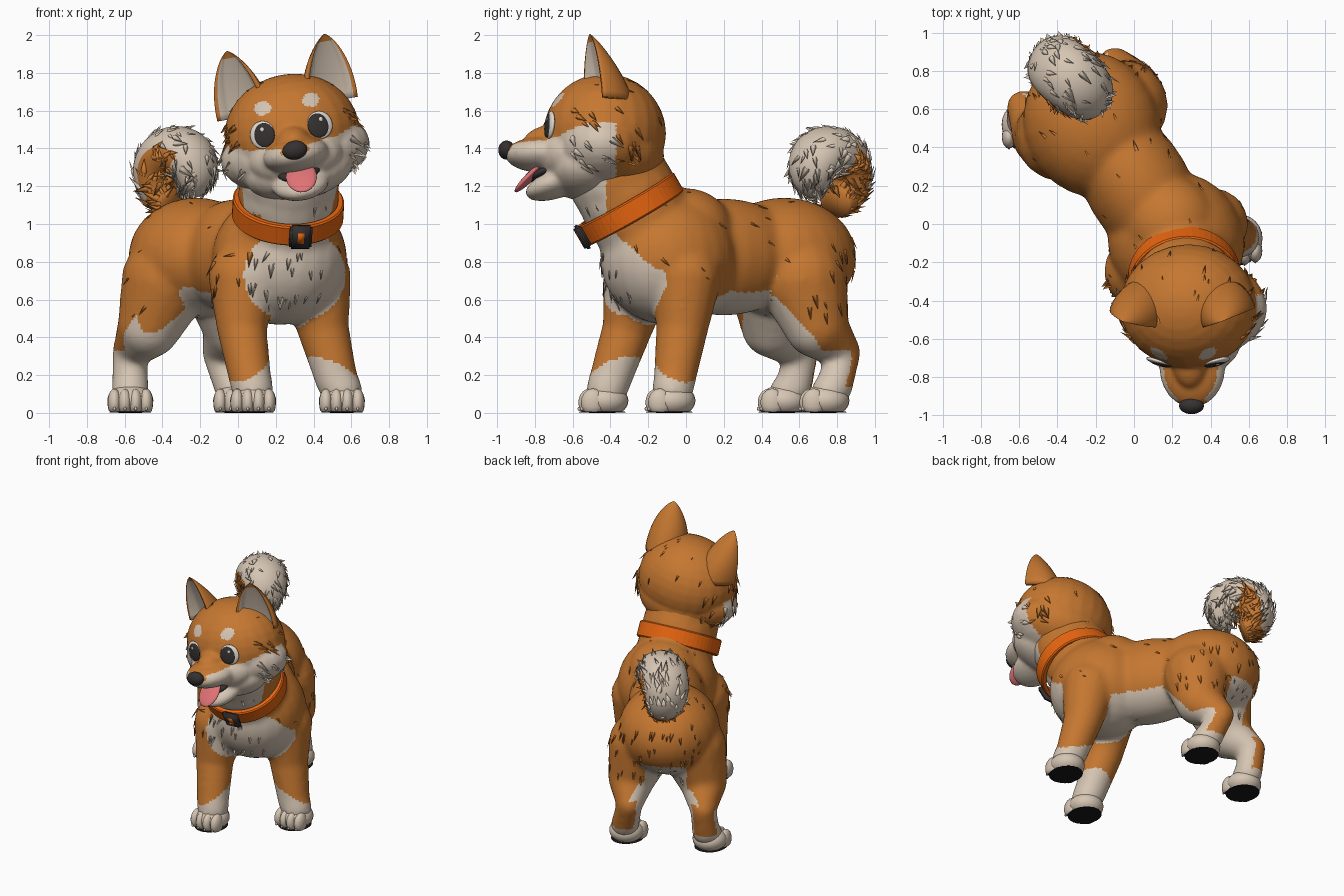
import bpy, bmesh, math, random
from mathutils import Vector, Matrix, Euler
from mathutils.bvhtree import BVHTree

if "Cube" in bpy.data.objects:
    bpy.data.objects.remove(bpy.data.objects["Cube"])
random.seed(4)
V = Vector


def mat(name, r, g, b):
    m = bpy.data.materials.new(name)
    m.diffuse_color = (r, g, b, 1)
    m.use_nodes = True
    m.node_tree.nodes["Principled BSDF"].inputs["Base Color"].default_value = m.diffuse_color
    return m


ORANGE = mat("orange fur", 0.56, 0.185, 0.03)
CREAM = mat("cream fur", 0.67, 0.56, 0.45)
COLLAR = mat("collar orange", 0.80, 0.13, 0.005)
DARK = mat("dark grey", 0.035, 0.03, 0.03)
BLACK = mat("pad black", 0.01, 0.009, 0.009)
PINK = mat("tongue pink", 0.74, 0.17, 0.18)
WHITE = mat("eye white", 0.75, 0.70, 0.64)
FUR = [ORANGE, CREAM]

# unit balls that are reused for every rounded part
BALLS = {}
for seg in (8, 16, 24):
    b = bmesh.new()
    bmesh.ops.create_uvsphere(b, u_segments=seg, v_segments=seg * 2 // 3, radius=1)
    BALLS[seg] = bpy.data.meshes.new("ball")
    b.to_mesh(BALLS[seg])
    b.free()


def make(name, bm, mats, matrix=None):
    me = bpy.data.meshes.new(name)
    bm.to_mesh(me)
    bm.free()
    for m in mats:
        me.materials.append(m)
    me.polygons.foreach_set("use_smooth", [True] * len(me.polygons))
    ob = bpy.data.objects.new(name, me)
    bpy.context.collection.objects.link(ob)
    if matrix:
        ob.matrix_world = matrix
    return ob


def ellipsoid(bm, c, r, rot=(0, 0, 0), seg=24):
    me = BALLS[seg].copy()
    me.transform(Matrix.LocRotScale(V(c), Euler([math.radians(a) for a in rot]), V(r)))
    bm.from_mesh(me)
    bpy.data.meshes.remove(me)


def blob(name, mats, c, r, rot=(0, 0, 0), matrix=None):
    bm = bmesh.new()
    ellipsoid(bm, c, r, rot)
    return make(name, bm, mats, matrix)


def limb(bm, *pts):
    # chain of spheres, each point is x, y, z, radius
    for a, b in zip(pts, pts[1:]):
        for i in range(6):
            p = V(a).lerp(V(b), i / 5)
            ellipsoid(bm, p[:3], (p[3],) * 3, seg=16)


def loft(bm, rings, rule, closed=False):
    vs = [[bm.verts.new(p) for p in ring] for ring in rings]
    n, m = len(vs), len(vs[0])
    for i in range(n if closed else n - 1):
        for j in range(m):
            k, l = (i + 1) % n, (j + 1) % m
            f = bm.faces.new((vs[i][j], vs[i][l], vs[k][l], vs[k][j]))
            f.material_index = rule(i / (n - 1), (j + 0.5) / m * math.tau)
    if not closed:
        for ring in (vs[0], vs[-1]):
            bm.faces.new(ring).material_index = rule(0 if ring is vs[0] else 1, 0)
    bmesh.ops.recalc_face_normals(bm, faces=bm.faces)


def fuse(name, bm, rule, voxel, soft):
    # melt overlapping volumes into one skin, then colour it by rule
    ob = make(name, bm, FUR)
    rm = ob.modifiers.new("melt", 'REMESH')
    rm.mode, rm.voxel_size = 'VOXEL', voxel
    sm = ob.modifiers.new("soften", 'SMOOTH')
    sm.factor, sm.iterations = 0.5, soft
    me = bpy.data.meshes.new_from_object(ob.evaluated_get(bpy.context.evaluated_depsgraph_get()))
    ob.modifiers.clear()
    ob.data = me
    me.materials.clear()
    for m in FUR:
        me.materials.append(m)
    index = [int(bool(rule(p.center, p.normal))) for p in me.polygons]
    me.polygons.foreach_set("material_index", index)
    me.polygons.foreach_set("use_smooth", [True] * len(index))
    return ob


def tufts(name, ob, count, length, lift, flow, where=lambda c: True):
    # small pointed locks lying along the fur direction
    polys = [p for p in random.sample(list(ob.data.polygons), min(len(ob.data.polygons), count * 25))
             if where(p.center)][:count]
    bm = bmesh.new()
    for p in polys:
        c, n = p.center, p.normal
        d = flow(c) + V([random.uniform(-.15, .15) for _ in range(3)])
        d = ((d - n * d.dot(n)).normalized() + n * lift).normalized()
        ln = length * random.uniform(0.6, 1.3)
        s = d.cross(n).normalized() * ln * 0.25
        a, b, t, e = [bm.verts.new(q) for q in (c - s - n * .004, c + s - n * .004, c + d * ln, c + n * ln * .1)]
        for f in ((a, e, t), (e, b, t), (b, a, t)):
            bm.faces.new(f).material_index = p.material_index
    make(name, bm, FUR, ob.matrix_world.copy())


# body, neck and legs
bm = bmesh.new()
ellipsoid(bm, (0.22, -0.09, 0.815), (0.355, 0.37, 0.35), (0, 0, 33))
ellipsoid(bm, (0.19, 0.0, 0.96), (0.25, 0.25, 0.23), (0, 0, 33))
ellipsoid(bm, (0.02, 0.2, 0.825), (0.275, 0.46, 0.31), (0, 0, 30))
ellipsoid(bm, (-0.22, 0.52, 0.825), (0.355, 0.39, 0.315), (0, 0, 25))
limb(bm, (0.25, -0.14, 0.85, 0.275), (0.28, -0.42, 1.35, 0.27))
limb(bm, (0.41, 0.0, 0.72, 0.19), (0.45, -0.02, 0.45, 0.14), (0.52, -0.06, 0.18, 0.115), (0.55, -0.07, 0.12, 0.11))
limb(bm, (0.03, -0.25, 0.72, 0.19), (0.02, -0.31, 0.45, 0.135), (0.065, -0.4, 0.18, 0.115), (0.08, -0.42, 0.12, 0.11))
limb(bm, (-0.06, 0.62, 0.70, 0.24), (-0.02, 0.69, 0.46, 0.17), (-0.10, 0.835, 0.32, 0.092),
     (-0.03, 0.785, 0.14, 0.10), (-0.01, 0.76, 0.11, 0.10))
limb(bm, (-0.38, 0.46, 0.70, 0.24), (-0.47, 0.46, 0.46, 0.17), (-0.575, 0.61, 0.32, 0.092),
     (-0.57, 0.57, 0.14, 0.10), (-0.57, 0.54, 0.11, 0.10))


def body_cream(c, n):
    x, y, z = c
    if n.z < -0.56 and 0.42 < z < 0.8:                        # belly
        return True
    if y < 0.3:
        if n.y < -0.05 and y < -0.1 and ((x - .3) / .27) ** 2 + ((z - .73) / .245) ** 2 < 1:
            return True                                       # bib
        if abs(x - .3) < .18 and y < -.35 and z > .8:         # throat
            return True
        if z > 1.05 and y < -.42:
            return True
        s = (x - .28) * .8 + (y + .25) * .6
        return z < .23 - .07 * math.copysign(1, s) * (n.x * .8 + n.y * .6)
    s = (x + .29) * .93 + (y - .62) * .37
    inward = -math.copysign(1, s) * (n.x * .93 + n.y * .37)
    if n.x * .37 - n.y * .93 < -.35 and .13 < z < .37 and inward < .7:   # back of hock
        return False
    if abs(s) < .15 and z < .64:                              # between the thighs
        return True
    q = (x + .27) * .37 - (y - .58) * .93
    return z < min(.62, .33 + 1.2 * max(q, 0) + .3 * max(inward, 0))


body = fuse("body", bm, body_cream, .016, 17)
back = V((-.4, .7, -.6))
tufts("body_tufts", body, 70, .05, .05, lambda c: back, lambda c: c.z > .5)
tufts("chest_tufts", body, 24, .07, .15, lambda c: V((0, -.1, -1)), lambda c: c.y < -.3 and .5 < c.z < .85)
tufts("rump_tufts", body, 45, .06, .1, lambda c: V((0, .2, -1)), lambda c: c.y > .65 and .5 < c.z < .95)

# paws with toes, claws and black soles
for i, (x, y) in enumerate([(.55, -.085), (.08, -.44), (-.01, .73), (-.57, .51)]):
    bm = bmesh.new()
    ellipsoid(bm, (0, .01, .065), (.122, .125, .088))
    for k in (-1.5, -.5, .5, 1.5):
        ellipsoid(bm, (.056 * k, -.075 + .014 * abs(k), .055), (.037, .062, .074), seg=16)
    for v in bm.verts:
        v.co.z = max(v.co.z, .004)
    for k in (-1.5, -.5, .5, 1.5):
        ellipsoid(bm, (.056 * k, -.13 + .014 * abs(k), .022), (.008, .012, .011), seg=8)
    for f in bm.faces:
        f.material_index = int(f.calc_center_median().z < .006)
    make("paw_%d" % i, bm, [CREAM, BLACK], Matrix.Translation((x, y, 0)))
    blob("sole_%d" % i, [BLACK], (0, -.003, .0045), (.113, .128, .0045), matrix=Matrix.Translation((x, y, 0)))

# head, built facing -y around its own centre, then tilted
H = Matrix.Translation((.285, -.42, 1.48)) @ Matrix.Rotation(math.radians(-10), 4, 'Y')
bm = bmesh.new()
ellipsoid(bm, (0, -.01, 0), (.36, .325, .315))
ellipsoid(bm, (0, -.02, -.1), (.40, .27, .215))
ellipsoid(bm, (0, .06, -.12), (.31, .245, .20))
ellipsoid(bm, (0, -.12, -.2), (.29, .2, .155))
ellipsoid(bm, (0, -.21, -.13), (.25, .16, .15))
ellipsoid(bm, (0, -.27, -.045), (.10, .17, .09))
ellipsoid(bm, (0, -.33, -.115), (.175, .21, .094))
ellipsoid(bm, (0, -.25, -.265), (.155, .19, .075), (20, 0, 0))


def head_cream(c, n):
    x, y, z = abs(c.x), c.y, c.z
    if y < 0 and ((x - .13) / .046) ** 2 + ((z - .158) / .036) ** 2 < 1:   # brows
        return True
    if x < .075 and z > -.12 and n.z > .25:                                # bridge
        return False
    return y < .05 and z < -.06 + .4 * max(0, x - .22) - .12 * max(0, .17 - x)


head = fuse("head", bm, head_cream, .0125, 8)
head.matrix_world = H
tufts("cheek_tufts", head, 55, .075, .18, lambda c: V((c.x, .5, -.5)), lambda c: abs(c.x) > .28 and c.z < .1)
tufts("head_tufts", head, 20, .045, .05, lambda c: V((c.x, 1, -.3)), lambda c: c.z > 0 and c.y > -.1)

# nose, mouth and tongue
blob("nose", [DARK], (0, -.53, -.09), (.066, .044, .05), matrix=H)
blob("mouth_inside", [DARK], (0, -.30, -.205), (.115, .125, .035), (20, 0, 0), H)
blob("tongue", [PINK], (.01, -.405, -.235), (.082, .115, .022), (45, 0, 0), H)

# eyes laid on the face, ears mirrored
tmp = bmesh.new()
tmp.from_mesh(head.data)
skin = BVHTree.FromBMesh(tmp)
tmp.free()
for side, label in ((-1, "left"), (1, "right")):
    hit, nrm, _, _ = skin.ray_cast(V((.153 * side, -1, .018)), V((0, 1, 0)))
    nrm = (nrm + V((0, -.4, 0))).normalized()
    face = H @ Matrix.LocRotScale(hit, (-nrm).to_track_quat('Y', 'Z'), None)
    blob("eye_white_" + label, [WHITE], (0, 0, 0), (.07, .018, .074), matrix=face)
    blob("pupil_" + label, [DARK], (-.01 * side, -.009, -.002), (.058, .013, .064), matrix=face)
    blob("eye_glint_" + label, [WHITE], (.006, -.021, .028), (.011, .004, .012), matrix=face)

    base, tip, rings = V((.222, -.02, .13)), V((.262, -.09, .488)), []
    for i in range(17):
        t = 1 - (1 - i / 16) ** 1.6
        q = min(t, .997)
        w, d = .15 * (1 - q ** 2) ** .72, .19 * (1 - q ** 1.5) ** .9
        ring = []
        for j in range(32):
            a = j / 32 * math.tau
            p = V((w * math.cos(a), d * math.sin(a) if j <= 16 else -.35 * d * math.sin(a), 0))
            if j > 16 and abs(math.cos(a)) > .8:                 # rolled front rim
                p.y = -.02 * (1 - q)
            p = base.lerp(tip, t) + Matrix.Rotation(math.radians(20), 3, 'Z') @ (p - V((0, .03 * (1 - q), 0)))
            ring.append(V((p.x * side, p.y, p.z)))
        rings.append(ring)
    bm = bmesh.new()
    loft(bm, rings, lambda t, a: int(math.sin(a) < 0 and abs(math.cos(a)) < .8 and t < .75))
    make("ear_" + label, bm, FUR, H)

# collar band and buckle
C = Matrix.Translation((.265, -.295, 1.08)) @ Euler((math.radians(30), 0, math.radians(6))).to_matrix().to_4x4()
prof = [(.262, -.058), (.287, -.058), (.295, -.05), (.295, .05), (.287, .058), (.262, .058)]
bm = bmesh.new()
loft(bm, [[V((r * math.cos(k * math.tau / 56), r * math.sin(k * math.tau / 56), z)) for r, z in prof]
          for k in range(56)], lambda t, a: 0, closed=True)
band = make("collar", bm, [COLLAR], C)
band.data.polygons.foreach_set("use_smooth", [False] * len(band.data.polygons))
for nm, m, size, y in (("buckle", DARK, (.12, .035, .14), -.299), ("buckle_strap", COLLAR, (.04, .01, .07), -.313)):
    bm = bmesh.new()
    bmesh.ops.create_cube(bm, size=1, matrix=Matrix.LocRotScale(V((.04, y, 0)), None, V(size)))
    bmesh.ops.bevel(bm, geom=bm.edges[:], offset=.012 if m is DARK else .003, segments=2, affect='EDGES')
    make(nm, bm, [m], C)

# curled tail: a spiral tube, orange inside, cream outside
centre, u, up = V((-.31, .745, 1.245)), V((.78, -.62, 0)).normalized(), V((0, 0, 1))
axis = V((.62, .78, 0)).normalized()
rings = []
for i in range(41):
    t = i / 40
    th = math.radians(250 - 310 * t)
    e = u * math.cos(th) + up * math.sin(th)
    r = .143 * math.sin(math.pi * (.12 + .86 * t)) ** .6
    mid = centre + e * (.145 - .05 * t * t) - axis * .03 * (t - .5)
    rings.append([mid + r * (e * math.cos(a) + axis * 1.2 * math.sin(a))
                  for a in (j / 28 * math.tau for j in range(28))])
bm = bmesh.new()
loft(bm, rings, lambda t, a: int(not (t < .08 or (t < (.65 if math.sin(a) < 0 else .45) and math.cos(a) < .2))))
tail = make("tail", bm, FUR)


def curl(c):
    d = c - centre
    return u * d.z - up * d.dot(u)


tufts("tail_tufts", tail, 300, .075, .17, curl)
for ball in BALLS.values():
    bpy.data.meshes.remove(ball)
